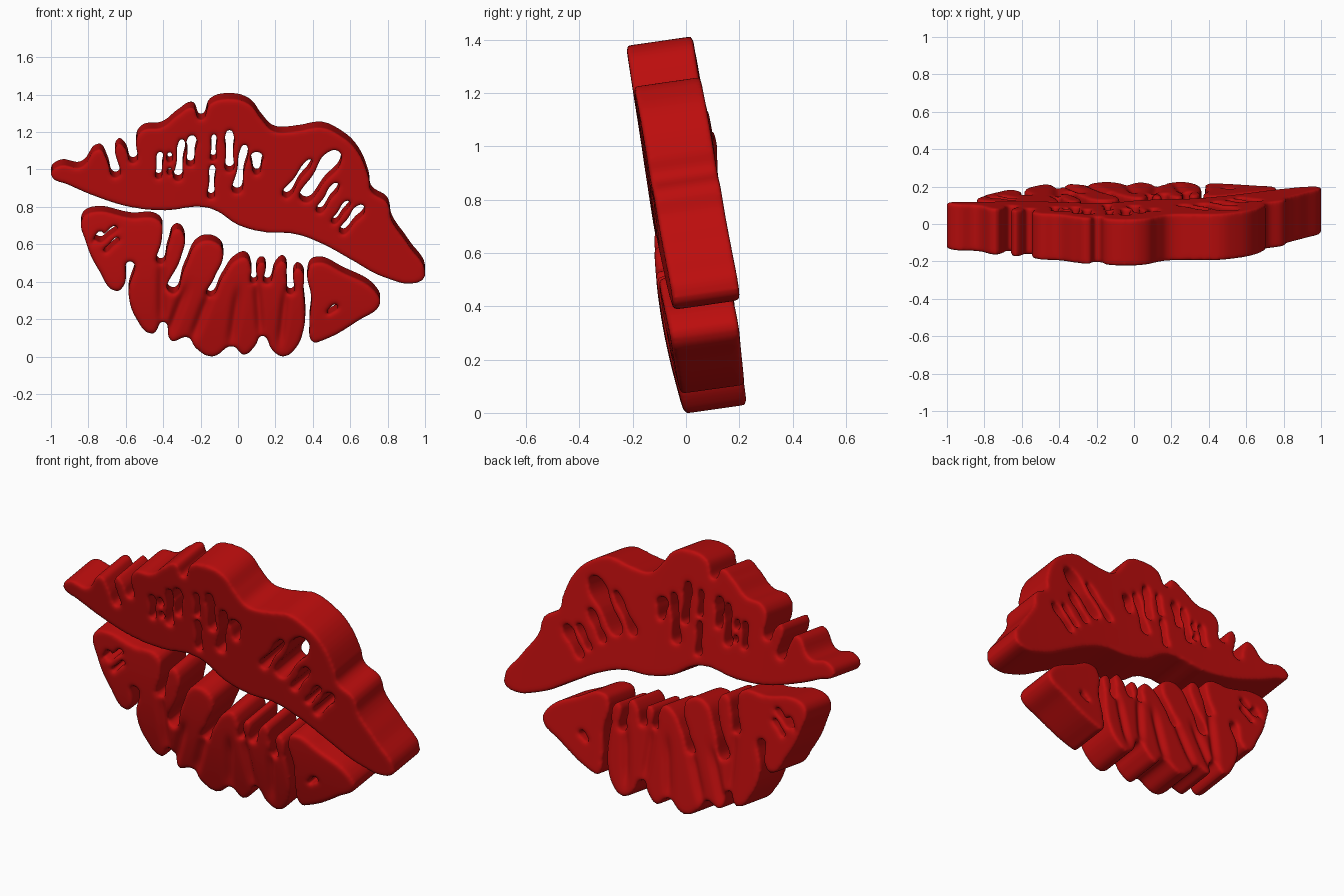
import bpy
import bmesh
from math import radians, sin, cos, exp, pi

if "Cube" in bpy.data.objects:
    bpy.data.objects.remove(bpy.data.objects["Cube"], do_unlink=True)

VOXEL = 0.01

# Single lipstick colour
red = bpy.data.materials.new("lipstick red")
red.use_nodes = True
red.diffuse_color = (0.5, 0.004, 0.004, 1)
red.node_tree.nodes["Principled BSDF"].inputs["Base Color"].default_value = red.diffuse_color


def lean_axes(angle):
    """Unit vectors along and across a stroke that leans right of vertical."""
    a = radians(angle)
    return (sin(a), cos(a)), (cos(a), -sin(a))


def teardrop(x, z, length, width, angle):
    """Outline of a slit, wide near its top and narrow at its foot."""
    along, across = lean_axes(angle)
    profile = [(-1, 0), (0, 0.7), (0.7, 0.9), (1, 0), (0.7, -0.9), (0, -0.7)]
    return [(x + along[0] * length * s + across[0] * width * t,
             z + along[1] * length * s + across[1] * width * t) for s, t in profile]


def add_spline(curve, points):
    """Closed smooth spline through the points."""
    spline = curve.splines.new("BEZIER")
    spline.bezier_points.add(len(points) - 1)
    spline.use_cyclic_u = True
    spline.resolution_u = 6
    for bp, (x, z) in zip(spline.bezier_points, points):
        bp.co = (x, z, 0)
        bp.handle_left_type = bp.handle_right_type = "AUTO"


def evaluated_mesh(obj):
    deps = bpy.context.evaluated_depsgraph_get()
    deps.update()
    return bpy.data.meshes.new_from_object(obj.evaluated_get(deps))


def slab(name, outline, slits, thickness):
    """Thick plate cut to the outline, pierced by slits, with softened edges."""
    curve = bpy.data.curves.new(name, "CURVE")
    curve.dimensions = "2D"
    curve.fill_mode = "BOTH"
    curve.extrude = thickness / 2
    add_spline(curve, [(x / 100, z / 100) for x, z in outline])
    for slit in slits:
        add_spline(curve, teardrop(*slit))
    source = bpy.data.objects.new(name + "_source", curve)
    bpy.context.collection.objects.link(source)
    raw = evaluated_mesh(source)
    bpy.data.objects.remove(source)

    bm = bmesh.new()
    bm.from_mesh(raw)
    bmesh.ops.remove_doubles(bm, verts=bm.verts, dist=0.0005)
    bmesh.ops.recalc_face_normals(bm, faces=bm.faces)
    bm.to_mesh(raw)
    bm.free()

    obj = bpy.data.objects.new(name, raw)
    bpy.context.collection.objects.link(obj)
    remesh = obj.modifiers.new("even_skin", "REMESH")
    remesh.mode = "VOXEL"
    remesh.voxel_size = VOXEL
    smooth = obj.modifiers.new("soft_edges", "SMOOTH")
    smooth.factor = 0.5
    smooth.iterations = 10
    final = evaluated_mesh(obj)
    obj.modifiers.clear()
    obj.data = final
    return obj


def crease_amount(x, z, creases):
    """How strongly a point lies on one of the shallow skin creases."""
    amount = 0
    for cx, cz, length, width, angle in creases:
        along, across = lean_axes(angle)
        s = ((x - cx) * along[0] + (z - cz) * along[1]) / length
        t = ((x - cx) * across[0] + (z - cz) * across[1]) / width
        amount = max(amount, exp(-t * t - s ** 4))
    return amount


def place(obj, x_range, z_range, bulge, creases):
    """Stand the slab up, lean it back, curve its ends and fit it to size."""
    verts = obj.data.vertices
    for v in verts:
        x, z, depth = v.co.x, v.co.y, -v.co.z
        depth *= 1 - 0.16 * crease_amount(x, z, creases)
        if depth < 0:
            depth *= 1 + bulge * sin(pi * min(max(z / 0.8, 0), 1))
        v.co = (x, 0.11 - 0.148 * z + 0.03 * x * x + depth, z + 0.15 * depth)
    for axis, (low, high) in ((0, x_range), (2, z_range)):
        values = [v.co[axis] for v in verts]
        start, size = min(values), max(values) - min(values)
        for v in verts:
            v.co[axis] = low + (v.co[axis] - start) / size * (high - low)
    obj.data.materials.clear()
    obj.data.materials.append(red)
    for face in obj.data.polygons:
        face.material_index = 0
        face.use_smooth = True


# Upper lip outline, in hundredths
upper_outline = [
    (-100, 100), (-95, 105), (-84, 104), (-74, 114), (-70, 108), (-65, 98), (-64, 117),
    (-60, 114), (-56, 106), (-54, 121), (-50, 125), (-41, 126), (-32, 133), (-24, 137),
    (-20, 130), (-15, 139), (-5, 142), (6, 139), (13, 130), (19, 124), (31, 124),
    (45, 126), (54, 122), (63, 114), (70, 98), (71, 91), (80, 84), (82, 75), (91, 61),
    (100, 44), (96, 40), (78, 43), (60, 53), (44, 62), (30, 67), (14, 68), (0, 72),
    (-12, 80), (-20, 82), (-39, 80), (-58, 82), (-74, 87), (-90, 94)]
upper_slits = [
    (-.42, 1.05, .08, .02, 4), (-.365, 1.06, .07, .016, 0), (-.31, 1.08, .12, .022, 6),
    (-.25, 1.13, .09, .028, 4), (-.14, .96, .1, .018, 3), (-.13, 1.15, .08, .016, 3),
    (-.045, 1.13, .12, .025, 0), (.015, 1.03, .14, .024, 10), (.1, 1.06, .065, .036, 0),
    (.32, .98, .13, .02, 35), (.44, .99, .17, .052, 35), (.48, .87, .1, .024, 33),
    (.55, .79, .08, .02, 35), (.61, .75, .1, .03, 38)]
upper_lip = slab("upper_lip", upper_outline, upper_slits, 0.25)
place(upper_lip, (-1, 1), (0.395, 1.415), 0, [])

# Lower lip with its ragged fingers and attached side lobe
lower_outline = [
    (-84, 77), (-79, 81), (-58, 78), (-42, 76), (-41, 66), (-42, 52), (-38, 62), (-33, 72),
    (-29, 68), (-31, 55), (-36, 36), (-29, 50), (-20, 65), (-10, 63), (-8, 57), (-13, 44),
    (-16, 34), (-9, 44), (-2, 54), (4, 56), (7, 50), (8, 41), (11, 53), (14, 53), (15, 41),
    (20, 51), (24, 54), (26, 44), (28, 35), (31, 50), (34, 49), (35, 37), (36, 25), (35, 15),
    (31, 5), (24, 0), (18, 4), (13, 12), (9, 6), (3, 1), (-3, 6), (-14, 0), (-23, 5),
    (-27, 11), (-36, 9), (-40, 20), (-46, 13), (-55, 22), (-59, 36), (-58, 54), (-61, 41),
    (-65, 37), (-75, 49), (-82, 65)]
lower_slits = [(-.7, .69, .07, .016, 50), (-.68, .63, .06, .014, 45), (-.76, .67, .05, .014, 40)]
lower_creases = [
    (-.41, .36, .18, .025, 0), (-.33, .25, .15, .025, 20), (-.2, .23, .14, .025, 20),
    (-.02, .22, .16, .025, 8), (.11, .27, .15, .022, -4), (.24, .22, .15, .022, 6)]
lower_lip = slab("lower_lip", lower_outline, lower_slits, 0.235)
place(lower_lip, (-0.84, 0.36), (0.005, 0.81), 0.25, lower_creases)

# Separate corner piece on the model's left
corner_outline = [
    (37, 49), (40, 54), (57, 48), (74, 37), (76, 30), (65, 21), (45, 9), (40, 8),
    (38, 18), (39, 34)]
corner_slits = [(.5, .27, .04, .018, 50)]
lower_corner = slab("lower_corner", corner_outline, corner_slits, 0.235)
place(lower_corner, (0.37, 0.76), (0.08, 0.54), 0.2, [])

# Rest the lower lip exactly on the ground
lift = min(v.co.z for v in lower_lip.data.vertices)
for part in (upper_lip, lower_lip, lower_corner):
    part.location.z = -lift
